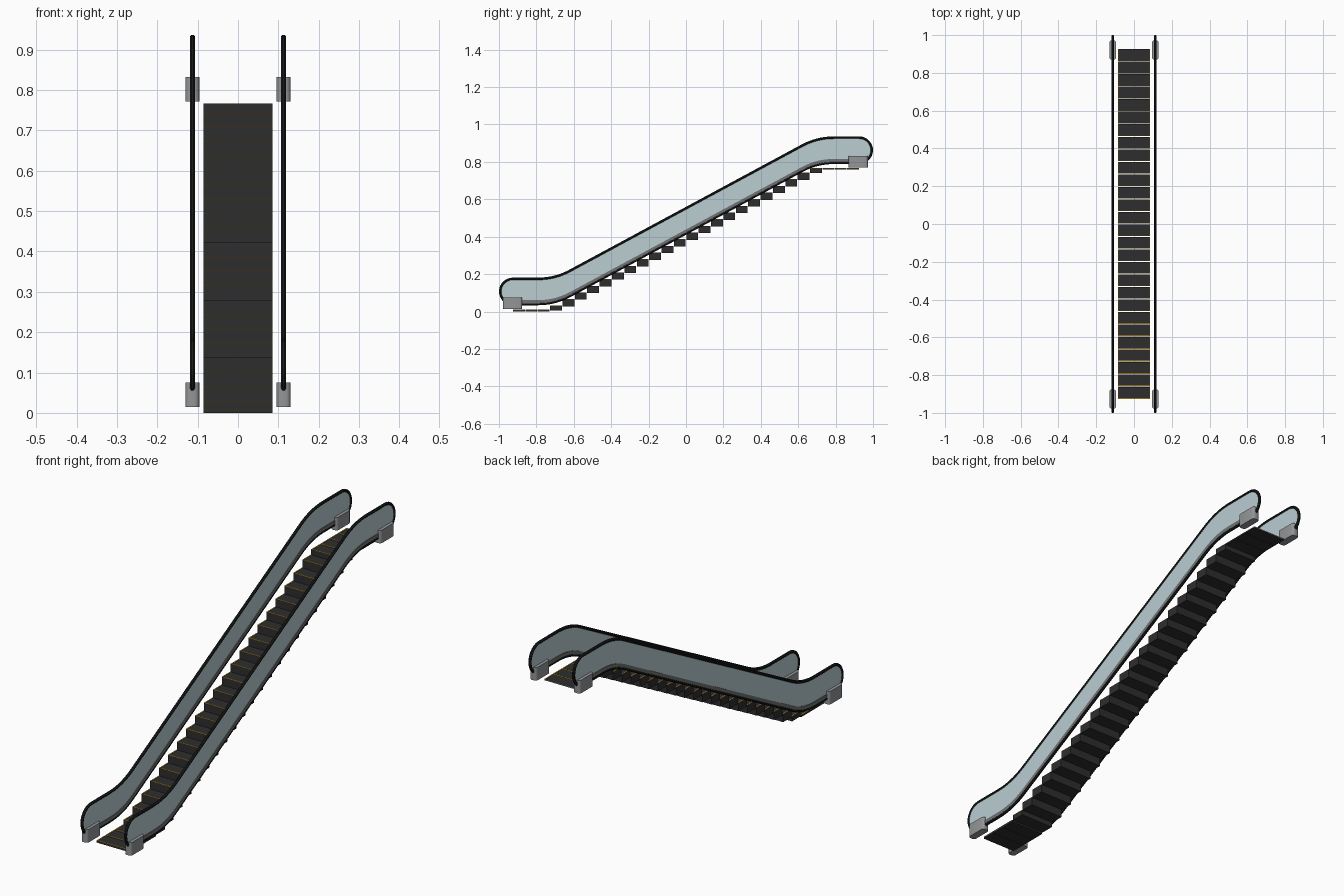
import bpy, bmesh, math
from mathutils import Vector

if "Cube" in bpy.data.objects:
    bpy.data.objects.remove(bpy.data.objects["Cube"])


def material(name, rgb):
    m = bpy.data.materials.new(name)
    m.diffuse_color = (*rgb, 1)
    m.use_nodes = True
    m.node_tree.nodes["Principled BSDF"].inputs["Base Color"].default_value = m.diffuse_color
    return m


RUBBER = material("black rubber", (0.012, 0.013, 0.013))
STEP = material("dark step metal", (0.027, 0.027, 0.028))
YELLOW = material("safety yellow", (0.75, 0.40, 0.02))
GLASS = material("pale blue glass", (0.49, 0.61, 0.64))
METAL = material("grey metal", (0.29, 0.30, 0.31))
TRIM = material("dark grey trim", (0.16, 0.165, 0.17))


def finish(name, bm, mat, smooth=False):
    bmesh.ops.recalc_face_normals(bm, faces=bm.faces)
    me = bpy.data.meshes.new(name)
    bm.to_mesh(me)
    bm.free()
    me.materials.append(mat)
    ob = bpy.data.objects.new(name, me)
    bpy.context.collection.objects.link(ob)
    if smooth:
        bpy.ops.object.select_all(action='DESELECT')
        ob.select_set(True)
        bpy.context.view_layer.objects.active = ob
        bpy.ops.object.shade_smooth_by_angle(angle=math.radians(40))
    return ob


def add_box(bm, x0, x1, y0, y1, z0, z1):
    vs = bmesh.ops.create_cube(bm, size=1)["verts"]
    for v in vs:
        v.co = Vector(((x0 + x1) / 2 + v.co.x * (x1 - x0),
                       (y0 + y1) / 2 + v.co.y * (y1 - y0),
                       (z0 + z1) / 2 + v.co.z * (z1 - z0)))
    return vs


# side profile of the upper rail: flat, bend, slope, bend, flat
SLOPE, MID, LOW, HIGH = 0.539, 0.5525, 0.175, 0.93
BEND = 0.09
DROP = 0.135           # upper rail to lower rail
R = DROP / 2
END = 0.9935 - R       # centre of the round ends


def bend(y, z, d_in, d_out, n=8):
    p, a, b = Vector((y, z)), Vector(d_in) * BEND, Vector(d_out) * BEND
    pts = []
    for i in range(n + 1):
        t = i / n
        pts.append((p - a) * (1 - t) ** 2 + 2 * t * (1 - t) * p + (p + b) * t * t)
    return pts


up = Vector((1, SLOPE)).normalized()
line = (bend((LOW - MID) / SLOPE, LOW, (1, 0), up)
        + bend((HIGH - MID) / SLOPE, HIGH, up, (1, 0)))


def round_end(y, z, start, n=14):
    return [Vector((y + R * math.cos(start - math.pi * i / n),
                    z + R * math.sin(start - math.pi * i / n))) for i in range(n + 1)]


lower = [p - Vector((0, DROP)) for p in line]
loop = (line + round_end(END, HIGH - R, math.pi / 2)
        + lower[::-1] + round_end(-END, LOW - R, -math.pi / 2))


def slab(name, pts, x, thick, mat):
    bm = bmesh.new()
    f = bm.faces.new([bm.verts.new((x - thick / 2, p.x, p.y)) for p in pts])
    ext = bmesh.ops.extrude_face_region(bm, geom=[f])["geom"]
    for v in ext:
        if isinstance(v, bmesh.types.BMVert):
            v.co.x += thick
    bmesh.ops.triangulate(bm, faces=[f for f in bm.faces if len(f.verts) > 4])
    return finish(name, bm, mat)


def sweep(name, pts, x, half, mat, sides=8):
    bm = bmesh.new()
    rings, n = [], len(pts)
    for i, p in enumerate(pts):
        t = (pts[(i + 1) % n] - pts[i - 1]).normalized()
        nrm = Vector((-t.y, t.x))
        ring = []
        for k in range(sides):
            a = 2 * math.pi * (k + 0.5) / sides
            o = p + nrm * math.sin(a) * half
            ring.append(bm.verts.new((x + math.cos(a) * half, o.x, o.y)))
        rings.append(ring)
    for i in range(n):
        a, b = rings[i], rings[(i + 1) % n]
        for k in range(sides):
            j = (k + 1) % sides
            bm.faces.new((a[k], a[j], b[j], b[k]))
    return finish(name, bm, mat, True)


for side, x in (("left", -0.113), ("right", 0.113)):
    # glass panel and the closed handrail loop around it
    slab(side + "_glass_panel", loop, x, 0.006, GLASS)
    sweep(side + "_handrail", loop, x, 0.007, RUBBER)
    # trim strip just above the lower rail
    ends = [Vector((-0.9, lower[0].y))] + lower + [Vector((0.9, lower[-1].y))]
    strip = ([p + Vector((0, 0.004)) for p in ends]
             + [p + Vector((0, 0.021)) for p in ends[::-1]])
    slab(side + "_trim", strip, x, 0.011, TRIM)
    # rounded newel boxes at both ends
    for where, y0, y1, z0 in (("bottom", -0.978, -0.876, 0.014), ("top", 0.87, 0.972, 0.771)):
        bm = bmesh.new()
        add_box(bm, x - 0.0175, x + 0.0175, y0, y1, z0, z0 + 0.061)
        upright = [e for e in bm.edges if abs(e.verts[0].co.z - e.verts[1].co.z) > 0.01]
        bmesh.ops.bevel(bm, geom=upright, offset=0.012, segments=4, profile=0.5, affect='EDGES')
        finish(f"{side}_{where}_newel_box", bm, METAL, True)

# moving steps with thin yellow edge plates
COUNT, PITCH, RISE, W, GAP = 28, 0.0662, 0.0356, 0.085, 0.0015
steps, marks = bmesh.new(), bmesh.new()
for i in range(COUNT):
    y0 = (i - COUNT / 2) * PITCH + GAP
    y1 = y0 + PITCH - 2 * GAP
    k = i - 3
    top = min(max(0.030 + RISE * k, 0.009), 0.766)
    if k < 0:
        bottom = 0.0
    elif k > 21:
        bottom = top - 0.006
    else:
        bottom = max(0.030 + RISE * k - 0.038, 0.006)
    add_box(steps, -W, W, y0, y1, bottom, top)
    e, t = 0.004, top + 0.001
    add_box(marks, -W, W, y0, y0 + e, top - 0.001, t)
    add_box(marks, -W, -W + e, y0 + e, y1, top - 0.001, t)
    add_box(marks, W - e, W, y0 + e, y1, top - 0.001, t)
finish("steps", steps, STEP)
finish("step_edge_markings", marks, YELLOW)

# comb plates at the landings
for name, y, z in (("bottom_comb_plate", -0.919, 0.003), ("top_comb_plate", 0.92, 0.762)):
    bm = bmesh.new()
    add_box(bm, -W, W, y - 0.006, y + 0.006, z, z + 0.004)
    finish(name, bm, METAL)
